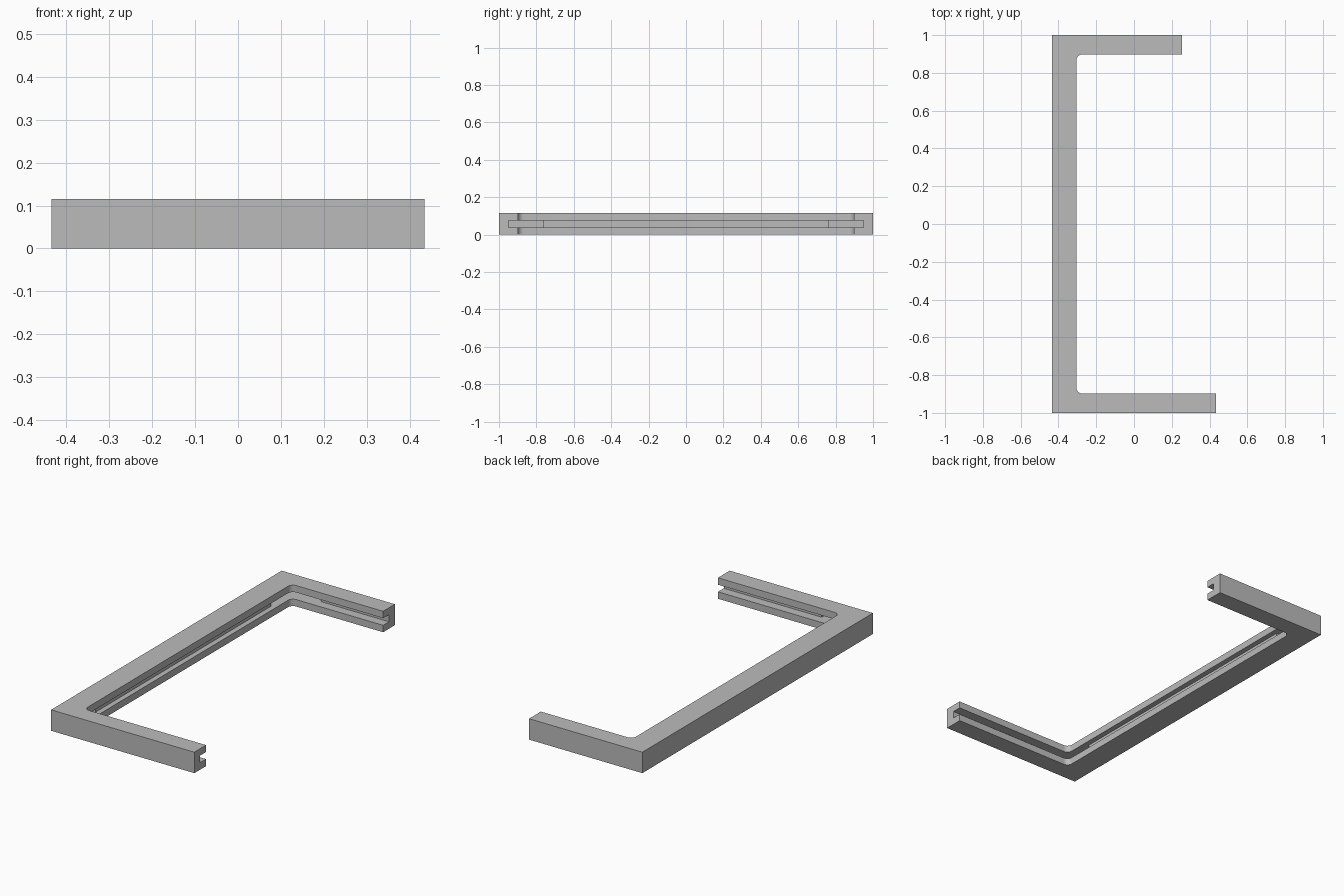
import bpy, bmesh, math

cube = bpy.data.objects.get("Cube")
if cube:
    bpy.data.objects.remove(cube, do_unlink=True)

HEIGHT = 0.115
SLOT_Z = (0.038, 0.077)
OUTER_X, INNER_X = -0.435, -0.304
FRONT_END, BACK_END = 0.435, 0.253
INNER_Y = 0.898
RADIUS = 0.03


def prism(name, outline, z0, z1):
    """Extrude a flat outline between two heights."""
    bm = bmesh.new()
    face = bm.faces.new([bm.verts.new((x, y, z0)) for x, y in outline])
    new = bmesh.ops.extrude_face_region(bm, geom=[face])["geom"]
    verts = [v for v in new if isinstance(v, bmesh.types.BMVert)]
    bmesh.ops.translate(bm, verts=verts, vec=(0, 0, z1 - z0))
    bmesh.ops.recalc_face_normals(bm, faces=bm.faces)
    mesh = bpy.data.meshes.new(name)
    bm.to_mesh(mesh)
    bm.free()
    obj = bpy.data.objects.new(name, mesh)
    bpy.context.collection.objects.link(obj)
    return obj


def mirrored(points):
    """Continue a front-half outline with its reflection at the back."""
    return points + [(x, -y) for x, y in reversed(points)]


# Inner corner rounding, running from the arm to the spine
fillet = []
for i in range(9):
    a = math.pi / 2 * (3 - i / 8)
    fillet.append((INNER_X + RADIUS + RADIUS * math.cos(a),
                   -INNER_Y + RADIUS + RADIUS * math.sin(a)))

# Bracket body: long spine, longer front arm, shorter back arm
outline = [(OUTER_X, 1), (OUTER_X, -1), (FRONT_END, -1), (FRONT_END, -INNER_Y)]
outline += mirrored(fillet) + [(BACK_END, INNER_Y), (BACK_END, 1)]
frame = prism("slotted_frame", outline, 0, HEIGHT)

# Groove along the inside, with deeper pockets at both corners
groove = [(0.6, -0.949), (-0.16, -0.949), (-0.16, -0.972),
          (-0.385, -0.972), (-0.385, -0.762), (-0.333, -0.762)]
cutter = prism("groove_cutter", mirrored(groove), *SLOT_Z)
cutter.hide_render = True

cut = frame.modifiers.new("groove", "BOOLEAN")
cut.operation = "DIFFERENCE"
cut.solver = "EXACT"
cut.object = cutter

bpy.ops.object.select_all(action="DESELECT")
frame.select_set(True)
bpy.context.view_layer.objects.active = frame
bpy.ops.object.modifier_apply(modifier=cut.name)
bpy.data.objects.remove(cutter, do_unlink=True)
bpy.ops.object.shade_smooth_by_angle(angle=math.radians(30))

# Plain grey finish
grey = bpy.data.materials.new("plain_grey")
grey.use_nodes = True
color = (0.5, 0.5, 0.5, 1)
grey.diffuse_color = color
grey.node_tree.nodes["Principled BSDF"].inputs["Base Color"].default_value = color
frame.data.materials.clear()
frame.data.materials.append(grey)
